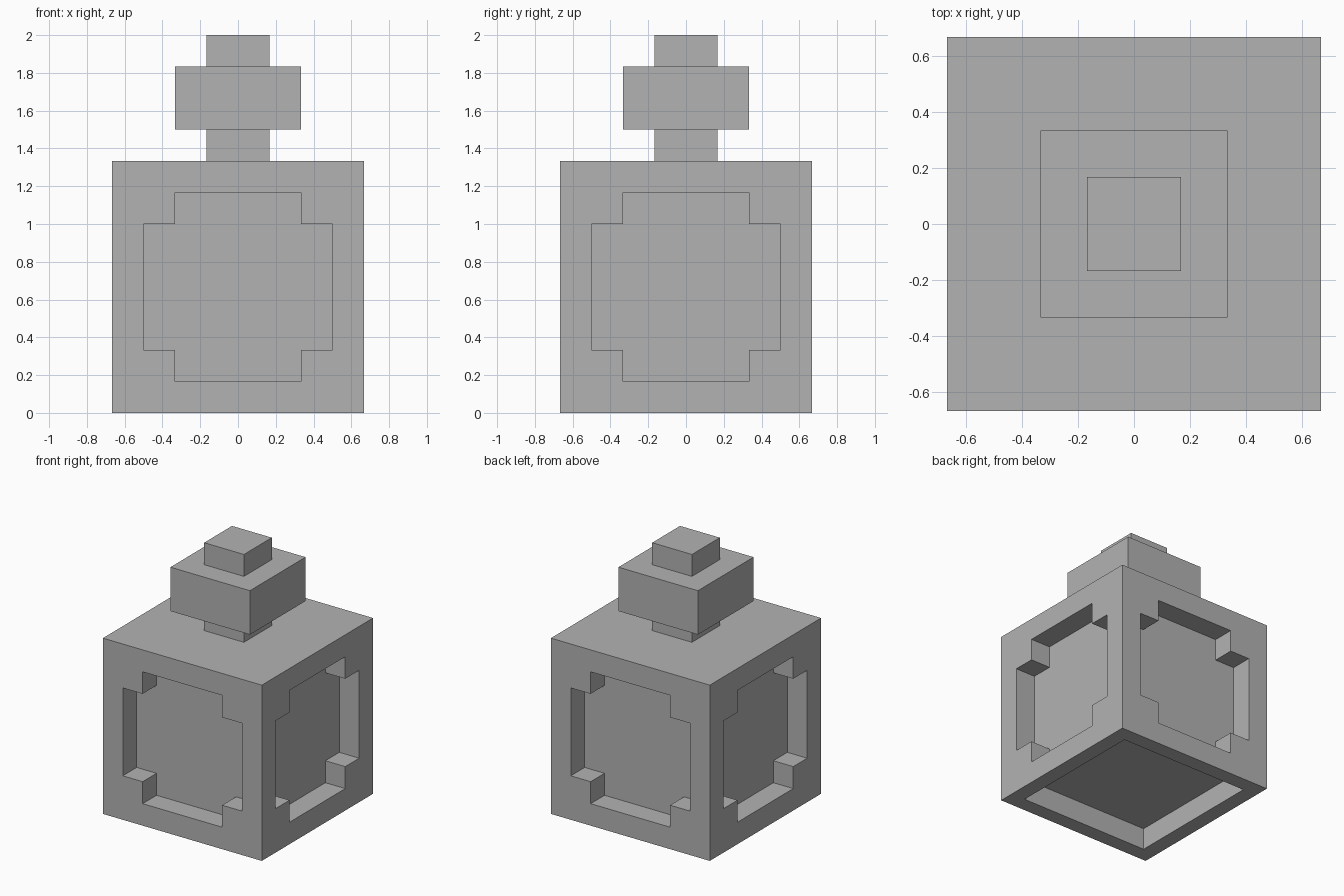
import bpy, bmesh
from mathutils import Matrix
from math import pi

if "Cube" in bpy.data.objects:
    bpy.data.objects.remove(bpy.data.objects["Cube"])

U = 1 / 6          # modelling unit: the whole model is 12 units tall
H = 4 * U          # half width of the body

grey = bpy.data.materials.new("plain grey")
grey.diffuse_color = (0.45, 0.45, 0.45, 1)
grey.use_nodes = True
grey.node_tree.nodes["Principled BSDF"].inputs["Base Color"].default_value = grey.diffuse_color


def finish(name, bm):
    mesh = bpy.data.meshes.new(name)
    bm.to_mesh(mesh)
    bm.free()
    mesh.materials.append(grey)
    obj = bpy.data.objects.new(name, mesh)
    bpy.context.collection.objects.link(obj)


def add_box(bm, half, z0, z1):
    m = Matrix.Translation((0, 0, (z0 + z1) / 2)) @ Matrix.Diagonal((2 * half, 2 * half, z1 - z0, 1))
    bmesh.ops.create_cube(bm, size=1, matrix=m)


# Body: cube with open sides and a square recess underneath
bm = bmesh.new()
add_box(bm, H, 0, 8 * U)
bm.normal_update()
sides = [f for f in bm.faces if abs(f.normal.z) < 0.5]
bmesh.ops.delete(bm, geom=sides, context='FACES_ONLY')
base = [f for f in bm.faces if f.normal.z < -0.5]
bmesh.ops.inset_individual(bm, faces=base, thickness=U, depth=0)
bmesh.ops.inset_individual(bm, faces=base, thickness=0, depth=-U)

# Side panels: notched window outline, recessed one unit, repeated four times
right = [(x * U, z * U) for x, z in ((2, 1), (2, 2), (3, 2), (3, 6), (2, 6), (2, 7))]
hole = right + [(-x, z) for x, z in reversed(right)]
half_rim = [(0, 0), (H, 0), (H, 8 * U), (0, 8 * U), (0, 7 * U)] + right[::-1] + [(0, U)]
other_rim = [(-x, z) for x, z in reversed(half_rim)]

for turn in range(4):
    rot = Matrix.Rotation(turn * pi / 2, 4, 'Z')

    def face(points):
        bm.faces.new([bm.verts.new(rot @ Matrix.Translation(p).translation) for p in points])

    for rim in (half_rim, other_rim):
        face([(x, -H, z) for x, z in rim])
    face([(x, -H + U, z) for x, z in hole])
    for (ax, az), (bx, bz) in zip(hole, hole[1:] + hole[:1]):
        face([(ax, -H, az), (bx, -H, bz), (bx, -H + U, bz), (ax, -H + U, az)])

bmesh.ops.remove_doubles(bm, verts=bm.verts, dist=1e-4)
finish("body", bm)

# Neck, collar and cap stacked on top
for name, half, z0, z1 in (("neck", 1, 8, 9), ("collar", 2, 9, 11), ("cap", 1, 11, 12)):
    bm = bmesh.new()
    add_box(bm, half * U, z0 * U, z1 * U)
    finish(name, bm)
